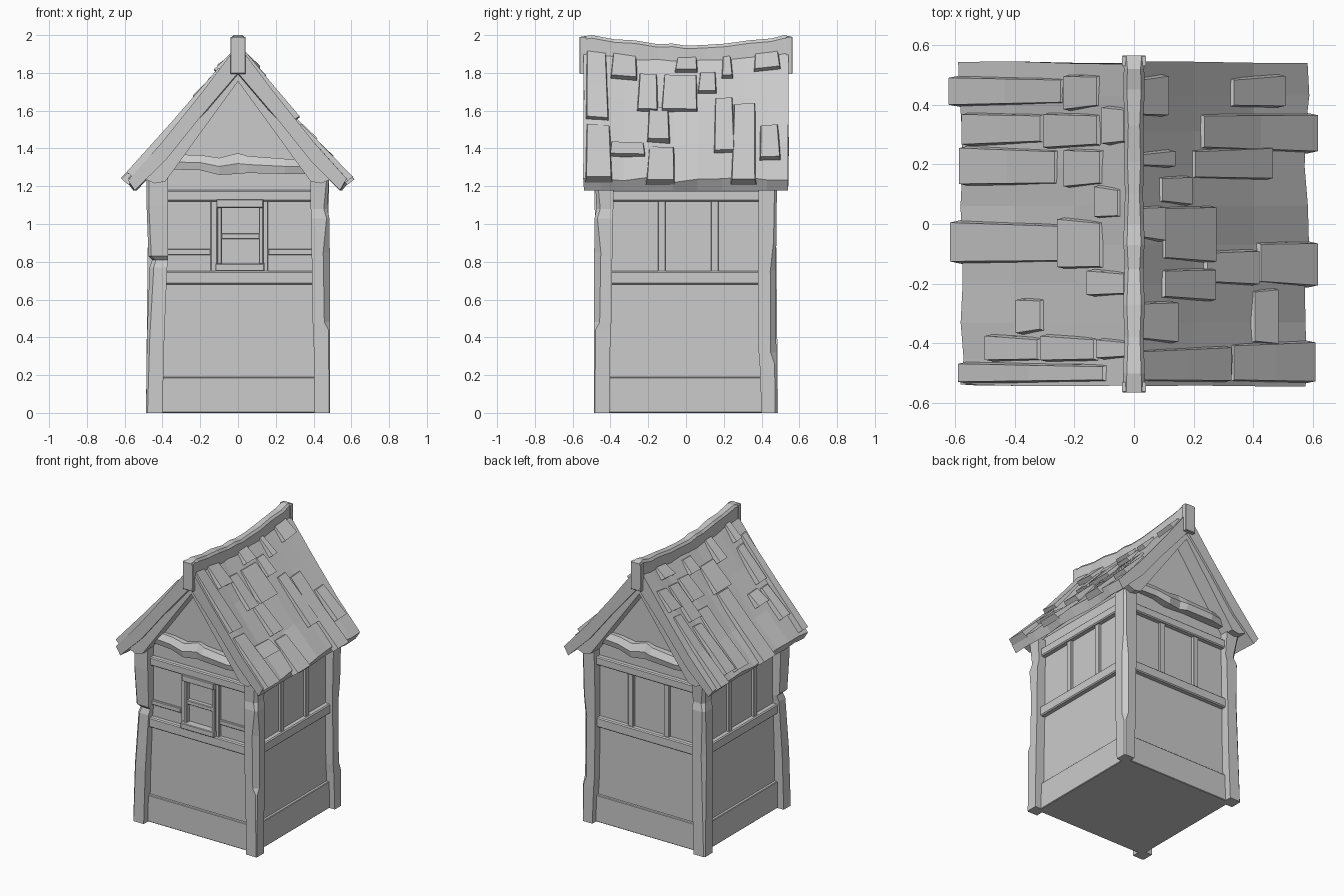
import bpy, bmesh, random
from math import cos, sin, pi

random.seed(4)


def make(name, verts, faces):
    me = bpy.data.meshes.new(name)
    me.from_pydata(verts, [], faces)
    bm = bmesh.new()
    bm.from_mesh(me)
    bmesh.ops.recalc_face_normals(bm, faces=bm.faces)
    bm.to_mesh(me)
    bm.free()
    ob = bpy.data.objects.new(name, me)
    bpy.context.collection.objects.link(ob)
    return ob


def loft(name, rings):
    """Skin a row of equal-sized rings and cap both ends."""
    n = len(rings[0])
    verts = [v for r in rings for v in r]
    faces = [list(range(n)), [len(verts) - n + i for i in range(n)]]
    for k in range(len(rings) - 1):
        for i in range(n):
            j = (i + 1) % n
            faces.append([k * n + i, k * n + j, (k + 1) * n + j, (k + 1) * n + i])
    return make(name, verts, faces)


def turn(p, k):
    c, s = round(cos(k * pi / 2)), round(sin(k * pi / 2))
    return (p[0] * c - p[1] * s, p[0] * s + p[1] * c, p[2])


def board(name, k, u0, u1, z0, z1, d0, d1, ch=0.004):
    """Board on wall k (0 front, 1 right, 2 back, 3 left) with a chamfered face."""
    def ring(d, e):
        return [turn(p, k) for p in ((u0 + e, -d, z0 + e), (u1 - e, -d, z0 + e),
                                     (u1 - e, -d, z1 - e), (u0 + e, -d, z1 - e))]
    return loft(name, [ring(d0, 0), ring(d1 - ch, 0), ring(d1, ch)])


SIDES = ("front", "right", "back", "left")

# Body with gable ends
body = [(-.42, 0), (.42, 0), (.42, 1.27), (0, 1.8), (-.42, 1.27)]
loft("wall_body", [[(x, y, z) for x, z in body] for y in (-.42, .42)])

# Timber framing on each wall
for k, s in enumerate(SIDES):
    board(s + "_base_plank", k, -.42, .42, .0, .19, .40, .44)
    board(s + "_mid_beam", k, -.42, .42, .68, .75, .40, .455, .007)
    board(s + "_top_beam", k, -.42, .42, 1.12, 1.18, .40, .455, .007)
    if k:
        for u in (-.128, .152):
            board(s + "_stud", k, u - .02, u + .02, .74, 1.13, .40, .44, .003)

# Front window: surround, sill, cross bar and side rails
board("window_stud_left", 0, -.145, -.11, .74, 1.13, .40, .43)
board("window_stud_right", 0, .125, .16, .74, 1.13, .40, .44)
board("window_side_left", 0, -.11, -.085, .77, 1.12, .40, .455)
board("window_side_right", 0, .11, .135, .77, 1.12, .40, .455)
board("window_lintel", 0, -.115, .135, 1.085, 1.13, .40, .47)
board("window_sill", 0, -.12, .14, .75, .79, .40, .475)
board("window_bar", 0, -.09, .115, .92, .95, .40, .45)
for u0, u1 in ((-.39, -.145), (.16, .41)):
    board("front_rail", 0, u0, u1, .835, .868, .40, .435)

# Hewn corner posts: height, outer edge, inner edge, corner chamfer
posts = [
    [(0, .487, .40, .008), (.4, .482, .39, .015), (.77, .468, .375, .022), (.81, .455, .37, .02),
     (.83, .474, .37, .015), (1.1, .484, .37, .012), (1.25, .484, .37, .012)],
    [(0, .488, .405, .006), (.44, .487, .40, .008), (.48, .487, .395, .03), (.85, .486, .39, .035),
     (1.03, .484, .39, .015), (1.08, .474, .385, .02), (1.25, .482, .385, .012)],
    [(0, .48, .40, .008), (.26, .479, .39, .01), (.32, .478, .385, .03), (.75, .476, .38, .03),
     (.9, .478, .38, .015), (1.25, .482, .385, .012)],
    [(0, .487, .40, .008), (.3, .484, .39, .015), (.7, .48, .385, .025), (1.02, .476, .38, .015),
     (1.07, .464, .38, .02), (1.25, .482, .38, .012)]]
for name, (sx, sy), prof in zip(("front_left_post", "front_right_post", "back_right_post", "back_left_post"),
                                ((-1, -1), (1, -1), (1, 1), (-1, 1)), posts):
    loft(name, [[(sx * a, sy * b, z) for a, b in ((i, i), (o, i), (o, o - c), (o - c, o), (i, o))]
                for z, o, i, c in prof])

# Knotty tie beams across the gables: along, bottom, top, depth
tie = [(-.41, 1.29, 1.37, .46), (-.2, 1.285, 1.365, .475), (-.1, 1.26, 1.35, .485), (.0, 1.265, 1.375, .465),
       (.05, 1.27, 1.36, .48), (.25, 1.265, 1.345, .49), (.41, 1.265, 1.345, .46)]
for k in (0, 2):
    loft(SIDES[k] + "_tie_beam", [[turn(p, k) for p in ((u, -.40, a), (u, -d + .01, a), (u, -d, (a + b) / 2),
                                                       (u, -d + .025, b), (u, -.40, b))] for u, a, b, d in tie])
    # Inner rafters under the roof edge
    for m in (-1, 1):
        raf = [(0, 1.84), (.2, 1.6), (.42, 1.34), (.5, 1.24), (.44, 1.215), (.385, 1.225), (0, 1.755)]
        loft(SIDES[k] + "_rafter", [[turn((m * x, -y, z), k) for x, z in raf] for y in (.40, .525)])

# Sagging roof surface
TOP = [(0, 1.95), (.2, 1.685), (.4, 1.435), (.6, 1.212)]


def surf(x, y):
    i = min(int(x / .2), 2)
    (a, za), (b, zb) = TOP[i], TOP[i + 1]
    sag = .045 * (1 - (y / .54) ** 2) * max(0, 1 - x / .6)
    return za + (zb - za) * (x - a) / (b - a) - sag


def roof(name, m):
    rings = []
    ys = [-.54, -.45, -.33, -.2, -.07, .06, .19, .31, .43, .54]
    for y in ys:
        end = random.uniform(.57, .59)
        edge = abs(y) > .5
        ring = []
        for x in (0, .2, .4, end):
            j = 0 if edge or x == 0 else random.uniform(-.014, .01)
            ring.append((m * x, y + (random.uniform(-.005, .005) if edge else 0), surf(x, y) + j))
        for x, z in ((end - .035, 1.178), (.38, 1.34), (.2, 1.565), (0, 1.8)):
            ring.append((m * x, y, z - (.045 if x == 0 and not edge else 0)))
        rings.append(ring)
    loft(name, rings)


roof("roof_right", 1)
roof("roof_left", -1)


# Wedge shingles that lift toward their lower end
def shingle(name, m, x0, x1, y0, y1):
    lift = random.uniform(.026, .038)
    skew = random.uniform(-.006, .006)
    x1 -= .02
    steps = 3 if x1 - x0 > .2 else 2
    rings = []
    for i in range(steps):
        t = i / (steps - 1)
        x = x0 + (x1 - x0) * t
        h = .01 + (lift - .01) * t + (random.uniform(0, .008) if 0 < t < 1 else 0)
        e = .008
        a, b = y0 + skew * t - .008 * t, y1 + skew * t + .008 * t
        lo, hi = (x - .02, -.025), (x + .55 * h, .85 * h)
        rings.append([(m * lo[0], a, surf(max(lo[0], 0), y0) + lo[1]),
                      (m * lo[0], b, surf(max(lo[0], 0), y1) + lo[1]),
                      (m * hi[0], b - e, surf(x, y1) + hi[1]),
                      (m * hi[0], a + e, surf(x, y0) + hi[1])])
    loft(name, rings)


right = [(.02, .12, .36, .49), (.02, .14, .19, .24), (.09, .2, .07, .16), (.02, .11, -.05, .06),
         (.33, .51, .39, .49), (.23, .62, .25, .37), (.2, .47, .15, .25),
         (.1, .28, -.12, .06), (.24, .42, -.2, -.09), (.42, .62, -.2, -.06), (.1, .28, -.25, -.15),
         (.02, .15, -.39, -.26), (.4, .49, -.4, -.22), (.02, .33, -.53, -.42), (.33, .61, -.53, -.4)]
left = [(.24, .62, .4, .49), (.12, .24, .39, .5), (.31, .58, .27, .37), (.03, .11, .27, .39),
        (.12, .31, .26, .37), (.11, .24, .13, .25), (.26, .59, .13, .25), (.05, .14, .02, .12),
        (.11, .26, -.15, .01), (.24, .62, -.13, 0), (.03, .16, -.24, -.16), (.31, .4, -.36, -.25),
        (.13, .32, -.46, -.38), (.32, .5, -.46, -.38), (.02, .13, -.45, -.39), (.1, .59, -.53, -.47)]
for s in right:
    shingle("shingle_right", 1, *s)
for s in left:
    shingle("shingle_left", -1, *s)

# Worn ridge beam with end blocks: position, top height, half width
ridge = [(-.565, 1.99, .038), (-.5, 2.0, .036), (-.38, 1.978, .032), (-.27, 1.972, .036), (-.15, 1.952, .031),
         (-.07, 1.955, .035), (0, 1.944, .034), (.1, 1.948, .03), (.21, 1.955, .034), (.33, 1.972, .031),
         (.45, 1.982, .036), (.52, 2.0, .034), (.565, 1.99, .038)]
loft("ridge_beam", [[(-w, y, 1.82), (w, y, 1.82), (w, y, z - .016), (w - .012, y, z),
                     (-w + .012, y, z), (-w, y, z - .016)] for y, z, w in ridge])
for k in (0, 2):
    board("ridge_end_block", k, -.04, .04, 1.795, 1.99, .53, .565, .004)
